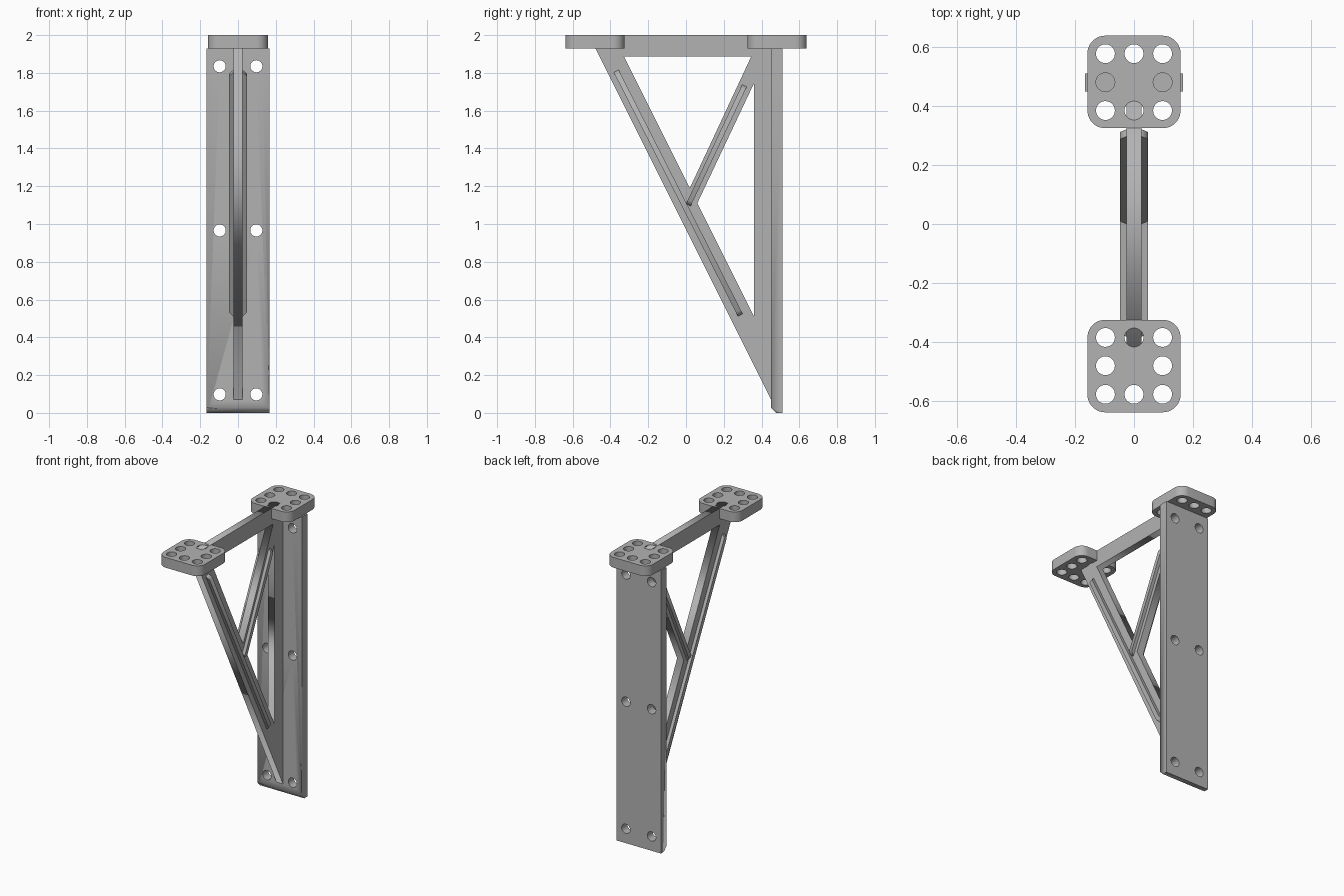
import bpy, bmesh
from math import cos, sin, pi
from mathutils import Matrix, Vector

if "Cube" in bpy.data.objects:
    bpy.data.objects.remove(bpy.data.objects["Cube"], do_unlink=True)

grey = bpy.data.materials.new("bracket grey")
grey.use_nodes = True
colour = (0.45, 0.45, 0.45, 1)
grey.diffuse_color = colour
grey.node_tree.nodes["Principled BSDF"].inputs["Base Color"].default_value = colour

# Frames: each maps profile (u, v, depth) onto world axes
FLAT = Matrix.Identity(4)
FACING_FRONT = Matrix(((1, 0, 0, 0), (0, 0, -1, 0), (0, 1, 0, 0), (0, 0, 0, 1)))
FACING_SIDE = Matrix(((0, 0, 1, 0), (1, 0, 0, 0), (0, 1, 0, 0), (0, 0, 0, 1)))


def arc(cx, cy, r, start=0, sweep=2 * pi, n=32, closed=True):
    steps = n if closed else n + 1
    return [(cx + r * cos(start + sweep * i / n), cy + r * sin(start + sweep * i / n))
            for i in range(steps)]


def rounded_rect(cx, cy, hx, hy, r):
    pts = []
    for q, (sx, sy) in enumerate(((1, 1), (-1, 1), (-1, -1), (1, -1))):
        pts += arc(cx + sx * (hx - r), cy + sy * (hy - r), r, q * pi / 2, pi / 2, 10, False)
    return pts


def prism(name, loops, thickness, frame, offset=(0, 0, 0), smooth=True):
    """Extrude an outline (first loop) with holes (other loops)."""
    curve = bpy.data.curves.new(name, "CURVE")
    curve.dimensions = "2D"
    curve.fill_mode = "BOTH"
    curve.extrude = thickness / 2
    for pts in loops:
        spline = curve.splines.new("POLY")
        spline.points.add(len(pts) - 1)
        for p, (u, v) in zip(spline.points, pts):
            p.co = (u, v, 0, 1)
        spline.use_cyclic_u = True
    obj = bpy.data.objects.new(name, curve)
    bpy.context.collection.objects.link(obj)
    bpy.ops.object.select_all(action="DESELECT")
    obj.select_set(True)
    bpy.context.view_layer.objects.active = obj
    bpy.ops.object.convert(target="MESH")
    obj = bpy.context.view_layer.objects.active
    mesh = obj.data
    mesh.transform(Matrix.Translation(offset) @ frame)
    bm = bmesh.new()
    bm.from_mesh(mesh)
    bmesh.ops.remove_doubles(bm, verts=bm.verts, dist=1e-5)
    bmesh.ops.recalc_face_normals(bm, faces=bm.faces)
    bm.to_mesh(mesh)
    bm.free()
    mesh.materials.clear()
    mesh.materials.append(grey)
    if smooth:
        bpy.ops.object.shade_smooth_by_angle(angle=0.6)
    return obj


HOLE = 0.032
COL = 0.097

# Mounting pads, with a ring of bolt holes that is open in the middle
for name, s in (("front_pad", -1), ("back_pad", 1)):
    holes = [arc(x, s * y, HOLE) for y in (0.385, 0.481, 0.578) for x in (-COL, 0, COL)
             if not (x == 0 and y == 0.481)]
    prism(name, [rounded_rect(0, s * 0.482, 0.158, 0.157, 0.06)] + holes,
          0.07, FLAT, (0, 0, 1.965))

# Wall plate with six screw holes
screws = [arc(x, z, HOLE) for x in (-COL, COL) for z in (0.098, 0.966, 1.835)]
plate = prism("wall_plate", [[(-0.167, 0), (0.167, 0), (0.167, 1.93), (-0.167, 1.93)]] + screws,
              0.06, FACING_FRONT, (0, 0.48, 0))

# Bevel along the lower front edge of the plate
bm = bmesh.new()
bm.from_mesh(plate.data)
cut = bmesh.ops.bisect_plane(bm, geom=bm.verts[:] + bm.edges[:] + bm.faces[:],
                             plane_co=(0, 0.45, 0.028), plane_no=(0, -1, -0.95), clear_outer=True)
rim = [e for e in cut["geom_cut"] if isinstance(e, bmesh.types.BMEdge)]
bmesh.ops.holes_fill(bm, edges=rim, sides=0)
bmesh.ops.recalc_face_normals(bm, faces=bm.faces)
bm.to_mesh(plate.data)
bm.free()

# Web: top beam, diagonal strut, brace and upright around two triangular windows
outline = [(-0.48, 1.93), (-0.42, 1.93), (-0.42, 2), (0.42, 2), (0.42, 1.93),
           (0.455, 1.93), (0.455, 0.06)]
upper_window = [(-0.328, 1.886), (0.345, 1.886), (0.02, 1.19)]
lower_window = [(0.36, 1.745), (0.36, 0.51), (0.06, 1.11)]
prism("web", [outline, upper_window, lower_window], 0.05, FACING_SIDE, smooth=False)


# Raised ribs along both sides of the struts, with sloped ends
def rib(name, start, end, width):
    a, b = Vector((0, *start)), Vector((0, *end))
    along = (b - a).normalized()
    across = along.cross(Vector((1, 0, 0)))
    length, top, slope = (b - a).length, 0.047, 0.023
    profile = [(0, 0), (slope, top), (length - slope, top), (length, 0),
               (length - slope, -top), (slope, -top)]
    profile = [(0, -0.024), (0, 0.024), (slope, top), (length - slope, top),
               (length, 0.024), (length, -0.024), (length - slope, -top), (slope, -top)]
    frame = Matrix((along, Vector((1, 0, 0)), across)).transposed().to_4x4()
    prism(name, [profile], width, frame, a, smooth=False)


rib("strut_rib", (-0.37, 1.81), (0.288, 0.517), 0.029)
rib("brace_rib", (0.31, 1.733), (0.012, 1.1), 0.027)
